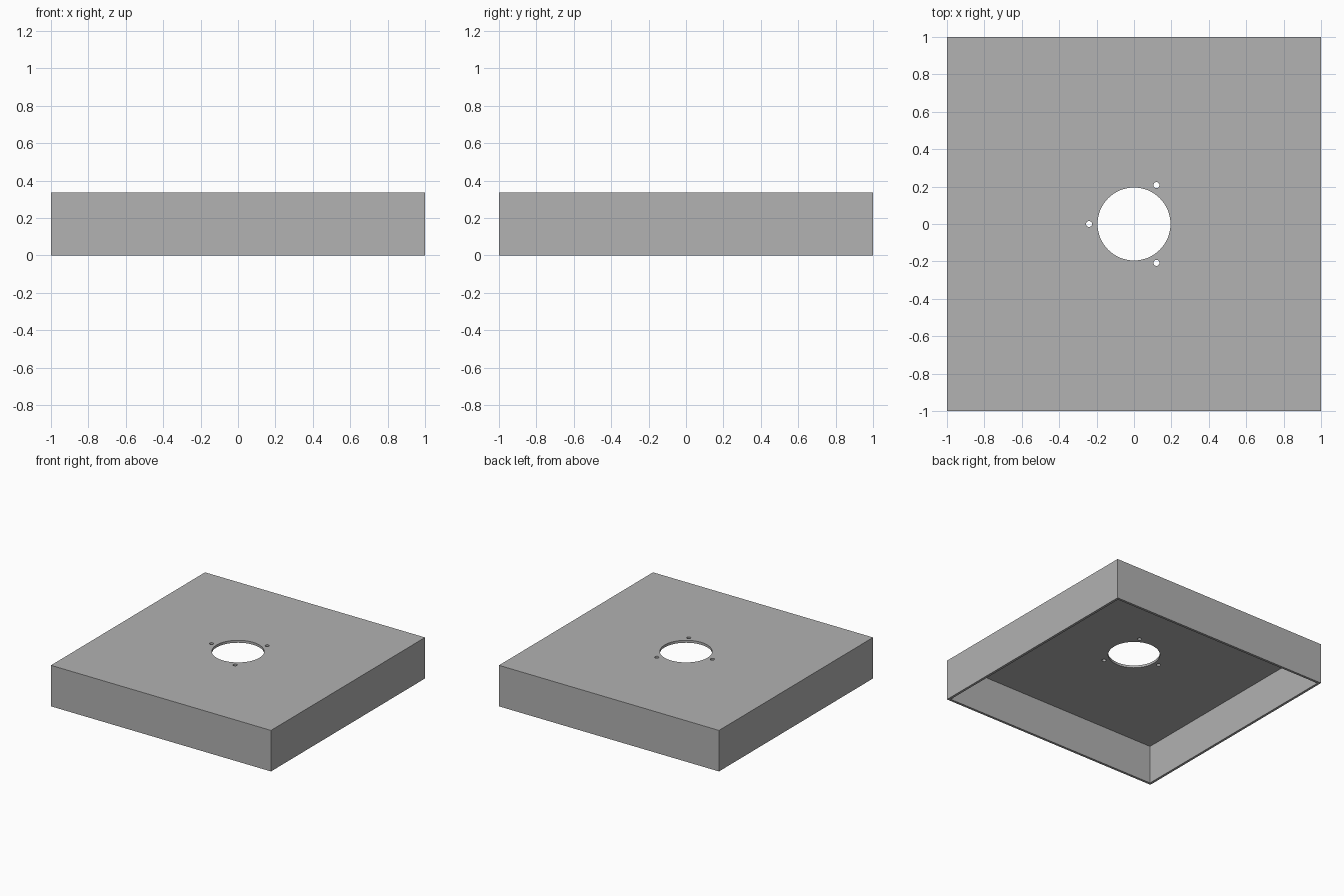
import bpy
import math

if "Cube" in bpy.data.objects:
    bpy.data.objects.remove(bpy.data.objects["Cube"], do_unlink=True)

HEIGHT = 0.337
WALL = 0.02
BORE_RADIUS = 0.195
SCREW_RADIUS = 0.016
SCREW_CIRCLE = 0.24

grey = bpy.data.materials.new("plain_grey")
grey.use_nodes = True
grey.diffuse_color = (0.445, 0.445, 0.445, 1)
grey.node_tree.nodes["Principled BSDF"].inputs["Base Color"].default_value = grey.diffuse_color


def box(name, width, bottom, top):
    bpy.ops.mesh.primitive_cube_add(size=1, location=(0, 0, (bottom + top) / 2))
    obj = bpy.context.object
    obj.name = name
    obj.scale = (width, width, top - bottom)
    bpy.ops.object.transform_apply(location=True, rotation=False, scale=True)
    return obj


def drill(name, radius, x, y, sides):
    bpy.ops.mesh.primitive_cylinder_add(vertices=sides, radius=radius, depth=0.4,
                                        location=(x, y, HEIGHT))
    bpy.context.object.name = name
    return bpy.context.object


def cut(target, cutter):
    mod = target.modifiers.new("cut", "BOOLEAN")
    mod.operation = "DIFFERENCE"
    mod.solver = "EXACT"
    mod.object = cutter
    bpy.ops.object.select_all(action="DESELECT")
    bpy.context.view_layer.objects.active = target
    target.select_set(True)
    bpy.ops.object.modifier_apply(modifier=mod.name)
    bpy.data.objects.remove(cutter, do_unlink=True)


# Square cover, hollowed from below
cover = box("cover", 2, 0, HEIGHT)
cover.data.materials.append(grey)
cut(cover, box("hollow", 2 - 2 * WALL, -0.2, HEIGHT - WALL))

# Central opening and three screw holes around it
cut(cover, drill("opening", BORE_RADIUS, 0, 0, 64))
for i in range(3):
    angle = math.pi + i * math.tau / 3
    cut(cover, drill("screw_hole", SCREW_RADIUS, SCREW_CIRCLE * math.cos(angle),
                     SCREW_CIRCLE * math.sin(angle), 24))

# Smooth hole walls with crisp edges
cover.select_set(True)
bpy.context.view_layer.objects.active = cover
bpy.ops.object.shade_smooth_by_angle(angle=math.radians(30))
